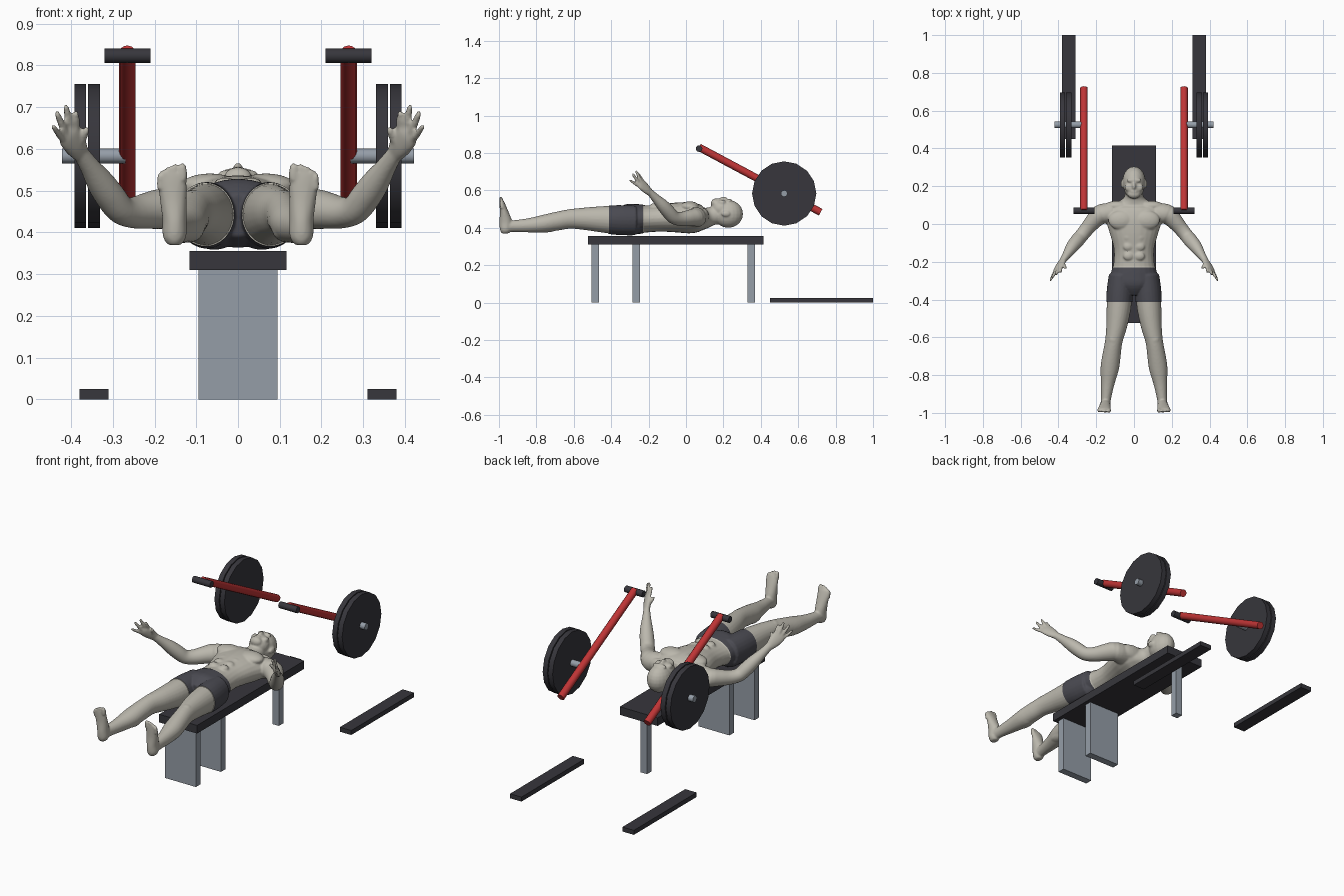
import bpy, bmesh, math
from mathutils import Vector, Matrix

if "Cube" in bpy.data.objects:
    bpy.data.objects.remove(bpy.data.objects["Cube"])


def material(name, r, g, b):
    m = bpy.data.materials.new(name)
    m.use_nodes = True
    m.diffuse_color = (r, g, b, 1)
    m.node_tree.nodes["Principled BSDF"].inputs["Base Color"].default_value = (r, g, b, 1)
    return m


SKIN = material("skin", .50, .48, .42)
SHORTS = material("shorts_grey", .07, .07, .085)
DARK = material("dark_rubber", .038, .037, .045)
STEEL = material("steel", .30, .34, .39)
RED = material("red_paint", .52, .035, .036)


def finish(name, bm, *mats, angle=35):
    bmesh.ops.recalc_face_normals(bm, faces=bm.faces)
    me = bpy.data.meshes.new(name)
    bm.to_mesh(me)
    bm.free()
    for m in mats:
        me.materials.append(m)
    for p in me.polygons:
        p.use_smooth = True
    me.set_sharp_from_angle(angle=math.radians(angle))
    ob = bpy.data.objects.new(name, me)
    bpy.context.collection.objects.link(ob)
    return ob


def box(name, lo, hi, mat):
    lo, hi = Vector(lo), Vector(hi)
    bm = bmesh.new()
    bmesh.ops.create_cube(bm, size=1, matrix=Matrix.Translation((lo + hi) / 2)
                          @ Matrix.Diagonal((*(hi - lo), 1)))
    finish(name, bm, mat)


def rod(name, a, b, radius, mat, sides=12):
    a, b = Vector(a), Vector(b)
    turn = (b - a).to_track_quat('Z', 'Y').to_matrix().to_4x4()
    bm = bmesh.new()
    bmesh.ops.create_cone(bm, cap_ends=True, segments=sides, radius1=radius, radius2=radius,
                          depth=(b - a).length, matrix=Matrix.Translation((a + b) / 2) @ turn)
    finish(name, bm, mat, angle=31 if sides > 12 else 35)


# Bench
box("bench_pad", (-.116, -.525, .31), (.116, .415, .355), DARK)
box("bench_foot_leg", (-.095, -.505, 0), (.095, -.465, .31), STEEL)
box("bench_middle_leg", (-.095, -.285, 0), (.095, -.245, .31), STEEL)
box("bench_head_leg", (-.02, .33, 0), (.02, .37, .31), STEEL)

# Press arms, weights and floor rails
for s, side in ((1, "left"), (-1, "right")):
    box(side + "_floor_rail", (min(s * .31, s * .38), .45, 0), (max(s * .31, s * .38), 1, .025), DARK)
    rod(side + "_press_arm", (s * .265, .07, .83), (s * .265, .72, .483), .02, RED)
    rod(side + "_handle", (s * .21, .07, .823), (s * .32, .07, .823), .0175, DARK)
    rod(side + "_axle", (s * .27, .525, .583), (s * .422, .525, .583), .018, STEEL)
    rod(side + "_inner_plate", (s * .331, .525, .583), (s * .359, .525, .583), .172, DARK, 16)
    rod(side + "_outer_plate", (s * .364, .525, .583), (s * .392, .525, .583), .172, DARK, 16)


# Body helpers
body = bmesh.new()


def blob(c, r, mirror=True):
    for s in ((1, -1) if mirror else (1,)):
        bmesh.ops.create_uvsphere(body, u_segments=20, v_segments=12, radius=1,
                                  matrix=Matrix.Translation((s * c[0], c[1], c[2])) @ Matrix.Diagonal((*r, 1)))


def spline(pts, steps=4):
    pts = [Vector(p) for p in pts]
    ext = [pts[0]] + pts + [pts[-1]]
    out = []
    for a, b, c, d in zip(ext, ext[1:], ext[2:], ext[3:]):
        for k in range(steps):
            t = k / steps
            out.append(b + (c - a) * t / 2 + (2 * a - 5 * b + 4 * c - d) * t * t / 2
                       + (3 * b - a - 3 * c + d) * t ** 3 / 2)
    return out + [pts[-1]]


def tube(pts, side=(1, 0, 0), mirror=True, n=24):
    """Loft of ellipses; each point holds x, y, z, half width and half depth."""
    rows = spline(pts)
    for s in ((1, -1) if mirror else (1,)):
        rings = []
        for i, p in enumerate(rows):
            t = Vector(rows[min(i + 1, len(rows) - 1)][:3]) - Vector(rows[max(i - 1, 0)][:3])
            t.normalize()
            u = Vector(side)
            u = (u - t * u.dot(t)).normalized()
            w = t.cross(u)
            ring = []
            for k in range(n):
                a = math.tau * k / n
                q = Vector(p[:3]) + u * p[3] * math.cos(a) + w * p[4] * math.sin(a)
                ring.append(body.verts.new((s * q.x, q.y, q.z)))
            rings.append(ring)
        for a, b in zip(rings, rings[1:]):
            for k in range(n):
                body.faces.new((a[k], a[k - 1], b[k - 1], b[k]))
        body.faces.new(rings[0])
        body.faces.new(rings[-1])


def digit(a, b, r):
    a, b = Vector(a), Vector(b)
    mid = a.lerp(b, .5)
    tube([(*a, r, r), (*mid, r, r), (*b, r * .8, r * .8)], side=(.75, -.5, -.4), n=12)
    blob(b, (r * .8,) * 3)


# Torso and neck
tube([(0, -.37, .44, .05, .05), (0, -.32, .445, .115, .077), (0, -.27, .446, .12, .078),
      (0, -.2, .448, .107, .072), (0, -.13, .452, .107, .073), (0, -.05, .455, .128, .08),
      (0, .02, .453, .15, .083), (0, .07, .452, .155, .074), (0, .1, .452, .12, .058),
      (0, .13, .46, .062, .05), (0, .16, .468, .047, .05), (0, .2, .475, .045, .05)], mirror=False)
blob((.067, .02, .512), (.07, .052, .029))
blob((.085, .095, .462), (.075, .028, .042))
blob((.057, -.3, .412), (.062, .07, .051))
for y in (-.17, -.12, -.07):
    blob((.03, y, .517), (.027, .023, .014))

# Head and face
blob((0, .226, .474), (.061, .079, .074), False)
blob((0, .19, .502), (.053, .056, .052), False)
blob((0, .157, .53), (.034, .024, .026), False)
blob((0, .2, .553), (.011, .02, .014), False)
blob((0, .231, .543), (.04, .014, .012), False)
blob((0, .172, .551), (.018, .009, .007), False)
blob((.032, .193, .535), (.017, .02, .014))
blob((.062, .212, .475), (.008, .023, .015))

# Legs
tube([(.068, -.27, .44, .062, .075), (.075, -.36, .441, .067, .077), (.081, -.45, .445, .064, .07),
      (.092, -.54, .448, .055, .06), (.107, -.62, .447, .046, .052), (.118, -.69, .435, .048, .05),
      (.128, -.76, .422, .049, .047), (.139, -.84, .413, .037, .038), (.148, -.92, .409, .027, .031),
      (.152, -.965, .407, .026, .031)])
blob((.108, -.61, .486), (.026, .03, .015))
blob((.122, -.75, .405), (.04, .07, .03))

# Feet and toes
tube([(.152, -.965, .37, .016, .02), (.152, -.965, .39, .028, .03), (.152, -.964, .43, .029, .034),
      (.155, -.972, .48, .032, .024), (.158, -.982, .525, .035, .015), (.158, -.987, .545, .03, .01)])
for x, z, r in ((.133, .556, .012), (.151, .558, .009), (.164, .553, .0085), (.176, .545, .008), (.187, .535, .008)):
    digit((x, -.984, z - .03), (x, -.99, z), r)

# Arms and hands
tube([(.12, .055, .455, .055, .052), (.172, .053, .457, .05, .054), (.212, .018, .452, .043, .046),
      (.25, -.027, .447, .037, .039), (.281, -.065, .455, .035, .037), (.306, -.095, .486, .036, .037),
      (.33, -.125, .52, .033, .033), (.356, -.163, .559, .024, .023), (.378, -.195, .592, .02, .016)],
     side=(.75, -.5, -.4))
tube([(.374, -.188, .584, .02, .015), (.388, -.213, .608, .03, .016), (.402, -.237, .632, .034, .013),
      (.408, -.246, .644, .027, .009)], side=(.75, -.5, -.4))
digit((.388, -.228, .643), (.388, -.252, .684), .009)
digit((.401, -.238, .643), (.412, -.265, .699), .009)
digit((.413, -.249, .636), (.433, -.283, .684), .009)
digit((.422, -.256, .624), (.442, -.298, .653), .008)
digit((.38, -.205, .607), (.363, -.232, .645), .01)

# Fuse the body into one smooth skin
figure = finish("figure", body, SKIN, SHORTS)
remesh = figure.modifiers.new("fuse", 'REMESH')
remesh.mode = 'VOXEL'
remesh.voxel_size = .005
smooth = figure.modifiers.new("soften", 'SMOOTH')
smooth.factor, smooth.iterations = .5, 4
deps = bpy.context.evaluated_depsgraph_get()
fused = bpy.data.meshes.new_from_object(figure.evaluated_get(deps))
bpy.data.objects.remove(figure)

# Shorts cut cleanly from the skin and raised a little
WAIST, HEM = -.23, -.412
bm = bmesh.new()
bm.from_mesh(fused)
for y in (WAIST, HEM):
    bmesh.ops.bisect_plane(bm, geom=bm.verts[:] + bm.edges[:] + bm.faces[:],
                           plane_co=(0, y, 0), plane_no=(0, 1, 0))
bm.normal_update()
cloth = set()
for f in bm.faces:
    c = f.calc_center_median()
    f.material_index = int(HEM < c.y < WAIST and abs(c.x) < .25)
    if f.material_index:
        cloth.update(f.verts)
for v in cloth:
    v.co += v.normal * .003
finish("figure", bm, SKIN, SHORTS, angle=70)
